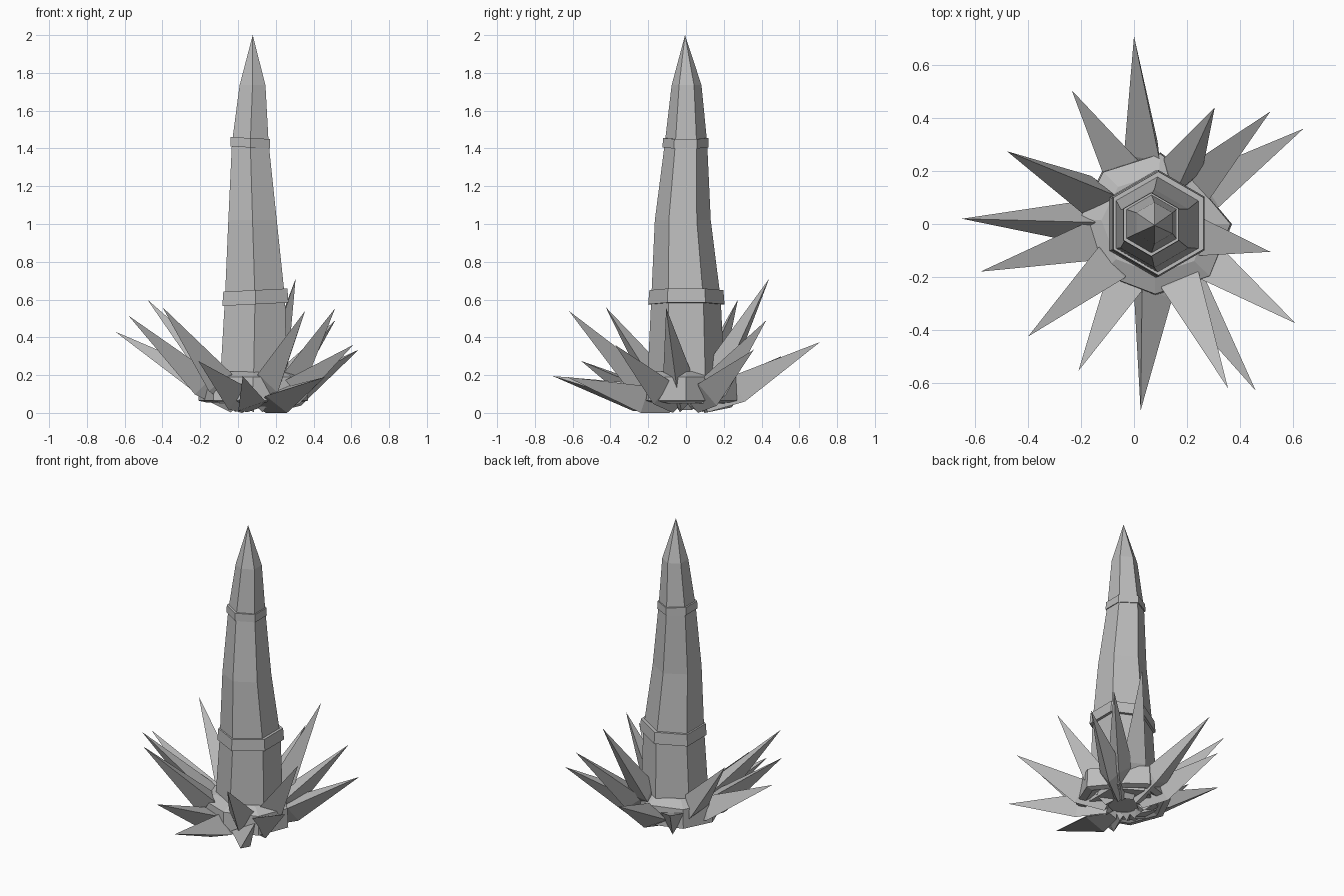
import bpy, bmesh, math
from mathutils import Vector

if "Cube" in bpy.data.objects:
    bpy.data.objects.remove(bpy.data.objects["Cube"], do_unlink=True)

stone = bpy.data.materials.new("grey stone")
stone.use_nodes = True
GREY = (0.5, 0.5, 0.5, 1)
stone.diffuse_color = GREY
stone.node_tree.nodes["Principled BSDF"].inputs["Base Color"].default_value = GREY


def loft(name, rings):
    """Skin a list of equal-length vertex rings and cap both ends."""
    bm = bmesh.new()
    loops = [[bm.verts.new(p) for p in ring] for ring in rings]
    n = len(loops[0])
    for low, high in zip(loops, loops[1:]):
        for i in range(n):
            j = (i + 1) % n
            bm.faces.new((low[i], low[j], high[j], high[i]))
    bm.faces.new(loops[0][::-1])
    bm.faces.new(loops[-1])
    bmesh.ops.remove_doubles(bm, verts=bm.verts, dist=0.0005)
    bmesh.ops.recalc_face_normals(bm, faces=bm.faces)
    mesh = bpy.data.meshes.new(name)
    bm.to_mesh(mesh)
    bm.free()
    mesh.materials.append(stone)
    obj = bpy.data.objects.new(name, mesh)
    bpy.context.collection.objects.link(obj)
    return obj


def hexagon(x, y, z, r, tilt=0.0):
    ring = []
    for i in range(6):
        a = math.radians(30 + 60 * i)
        dx = r * math.cos(a)
        ring.append(Vector((x + dx, y + r * math.sin(a), z + tilt * dx)))
    return ring


# Leaning six-sided column with a pointed cap
loft("column", [hexagon(*s) for s in (
    (0.08, 0, 0.05, 0.21), (0.09, 0, 0.6, 0.184), (0.077, -0.017, 1.02, 0.148),
    (0.065, 0, 1.43, 0.112), (0.077, 0.003, 1.735, 0.079), (0.078, -0.005, 2, 0.0001))])

# Two tilted collars
loft("lower_collar", [hexagon(0.092, 0.002, z, r, 0.05)
                      for z, r in ((0.575, 0.202), (0.65, 0.196))])
loft("upper_collar", [hexagon(0.065, -0.002, z, r, -0.05)
                      for z, r in ((1.405, 0.122), (1.455, 0.12))])

# Rough rock base
outline = ((0.37, 0), (0.22, 0.18), (0.1, 0.27), (-0.12, 0.2), (-0.21, 0.02),
           (-0.13, -0.19), (0.08, -0.27), (0.29, -0.2))
centre = Vector((0.08, 0, 0))


def base_ring(z, scale):
    return [centre + (Vector((x, y, 0)) - centre) * scale + Vector((0, 0, z)) for x, y in outline]


loft("rock_base", [base_ring(0.09, 0.6), base_ring(0.055, 0.85), base_ring(0.065, 1),
                   base_ring(0.19, 0.98), base_ring(0.22, 0.7)])

# Ring of three-sided crystals: tip position and roll (0 ridge up, 180 flat side up)
crystals = (
    (0, 0.71, 0.375, 150), (-0.235, 0.505, 0.3, 180), (-0.48, 0.275, 0.6, 20),
    (-0.65, 0.02, 0.43, 0), (-0.58, -0.18, 0.515, 180), (-0.4, -0.425, 0.56, 180),
    (-0.21, -0.555, 0.275, 180), (0.025, -0.705, 0.195, 20), (0.355, -0.62, 0.54, 180),
    (0.46, -0.63, 0.19, 200), (0.61, -0.375, 0.36, 180), (0.515, -0.105, 0.555, 190),
    (0.64, 0.36, 0.335, 180), (0.515, 0.425, 0.49, 180), (0.305, 0.44, 0.71, 10))
for n, (x, y, z, roll) in enumerate(crystals, 1):
    tip = Vector((x, y, z))
    flat = Vector((x, y, 0)) - centre
    root = centre + flat.normalized() * 0.1 + Vector((0, 0, 0.03))
    axis = (tip - root).normalized()
    side = axis.cross(Vector((0, 0, 1))).normalized()
    up = side.cross(axis)

    def triangle(t, r):
        ring = []
        for i in range(3):
            a = math.radians(roll + 120 * i)
            p = root.lerp(tip, t) + (up * math.cos(a) + side * math.sin(a)) * r
            p.z = max(p.z, 0)
            ring.append(p)
        return ring

    loft(f"crystal_{n}", [triangle(0, 0.035), triangle(0.28, 0.088), triangle(1, 0.0001)])
